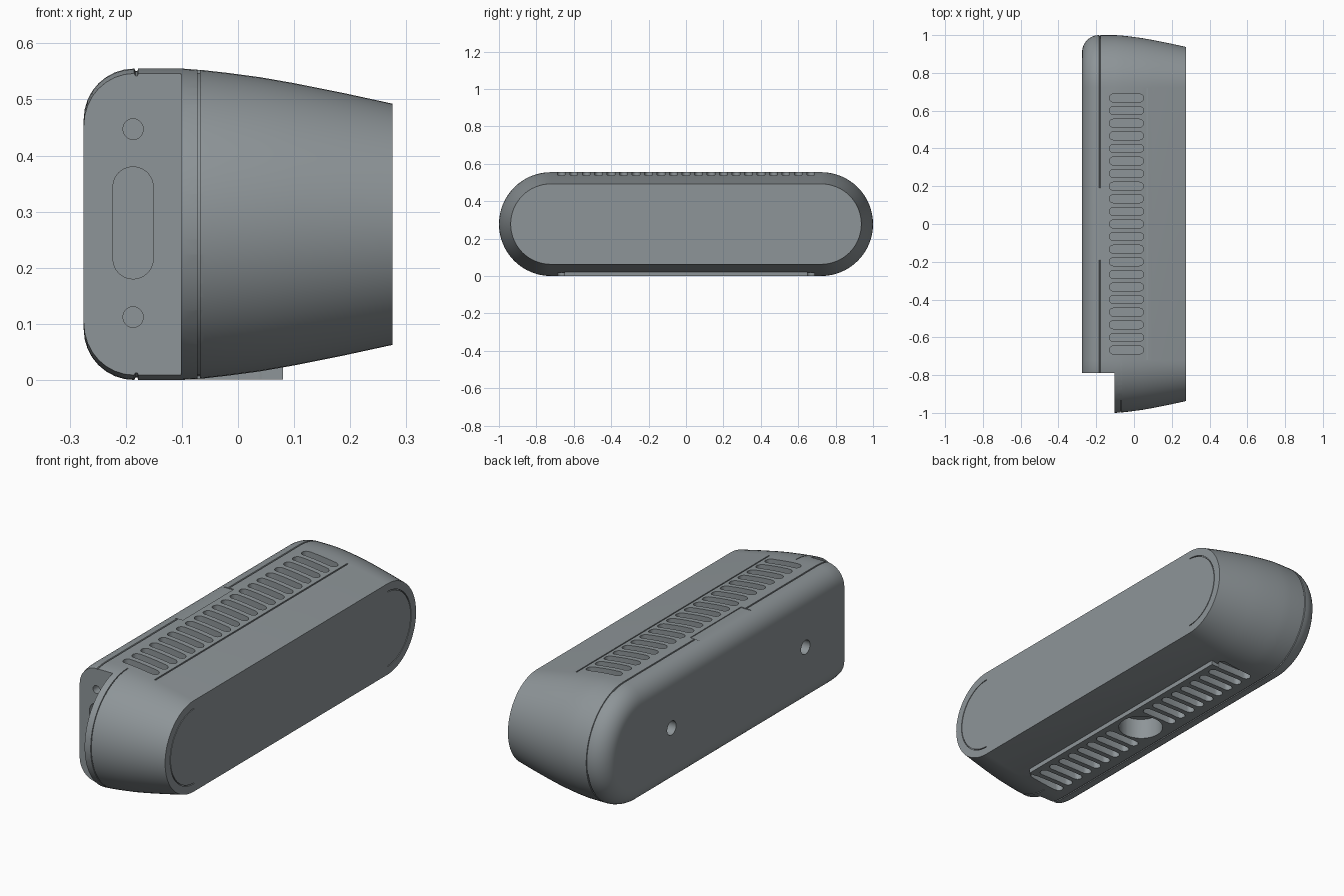
import bpy, bmesh
from math import cos, sin, pi

if "Cube" in bpy.data.objects:
    bpy.data.objects.remove(bpy.data.objects["Cube"])

CZ = 0.2775      # height of the body axis
CORE = 0.7225    # half length of the straight run between the round ends


def stadium(core, r, n):
    """Stadium outline in (u, v), long along u, 2n + 2 points."""
    pts = []
    for side, start in ((1, -pi / 2), (-1, pi / 2)):
        for i in range(n + 1):
            a = start + pi * i / n
            pts.append((side * core + r * cos(a), r * sin(a)))
    return pts


def loft(bm, rings):
    """Skin a closed solid through rings of equal point count."""
    rows = [[bm.verts.new(p) for p in ring] for ring in rings]
    for a, b in zip(rows, rows[1:]):
        for i in range(len(a)):
            j = (i + 1) % len(a)
            bm.faces.new((a[i], a[j], b[j], b[i]))
    bm.faces.new(rows[0][::-1])
    bm.faces.new(rows[-1])


def finish(bm, name):
    bmesh.ops.recalc_face_normals(bm, faces=bm.faces)
    mesh = bpy.data.meshes.new(name)
    bm.to_mesh(mesh)
    bm.free()
    obj = bpy.data.objects.new(name, mesh)
    bpy.context.collection.objects.link(obj)
    return obj


def prism(bm, axis, lo, hi, centre, core, r, n=8):
    """Stadium (or round, core ~ 0) plug along an axis between lo and hi."""
    def place(u, v, w):
        a, b = centre
        return {'x': (w, a + u, b + v),
                'y': (a + v, w, b + u),
                'z': (a + u, b + v, w)}[axis]
    loft(bm, [[place(u, v, w) for u, v in stadium(core, r, n)] for w in (lo, hi)])


def arc_bar(bm, side, x, r, n=32):
    """Rectangular bar swept half a turn round one end of the body."""
    corners = [(x[0], r[0]), (x[1], r[0]), (x[1], r[1]), (x[0], r[1])]
    loft(bm, [[(px, side * (CORE + pr * sin(pi * i / n)), CZ + pr * cos(pi * i / n))
               for px, pr in corners] for i in range(n + 1)])


def box(bm, x, y, z):
    loft(bm, [[(x[0], y[0], h), (x[1], y[0], h), (x[1], y[1], h), (x[0], y[1], h)] for h in z])


def combine(target, bm, name, operation='DIFFERENCE'):
    tool = finish(bm, name)
    tool.hide_render = True
    mod = target.modifiers.new(name, 'BOOLEAN')
    mod.operation, mod.solver, mod.object = operation, 'EXACT', tool
    bpy.context.view_layer.objects.active = target
    bpy.ops.object.modifier_apply(modifier=name)
    bpy.data.objects.remove(tool)


# Body: stadium sections along x, rounded back, rear seam, tapering front
profile = [(-0.185 - 0.09 * cos(a), 0.1875 + 0.09 * sin(a))
           for a in [pi / 2 * i / 8 for i in range(9)]]
profile += [(-0.183, 0.2735), (-0.179, 0.2735), (-0.178, 0.2775), (-0.10, 0.2775),
            (-0.06, 0.2745), (-0.02, 0.270), (0.04, 0.262), (0.10, 0.2515),
            (0.19, 0.2335), (0.275, 0.215)]
bm = bmesh.new()
loft(bm, [[(x, u, CZ + v) for u, v in stadium(CORE, r, 32)] for x, r in profile])
body = finish(bm, "camera_body")

# Flat foot on the underside
bm = bmesh.new()
box(bm, (-0.12, 0.08), (-0.65, 0.65), (0.001, 0.1))
combine(body, bm, "foot", 'UNION')

# Notch that exposes the connector end
bm = bmesh.new()
box(bm, (-0.5, -0.102), (-1.2, -0.79), (-0.1, 0.7))
combine(body, bm, "notch_cutter")

# Cooling slots, top and bottom; the bottom row skips the tripod socket
bm = bmesh.new()
for i in range(-10, 11):
    y = i * 0.0667
    prism(bm, 'z', 0.505, 0.6, (-0.04, y), 0.07, 0.021)
    if abs(i) > 1:
        prism(bm, 'z', -0.05, 0.035, (-0.04, y), 0.07, 0.021)
combine(body, bm, "slot_cutter")

# Sockets: tripod, two rear mounts, connector port and its two screws
bm = bmesh.new()
prism(bm, 'z', -0.05, 0.1, (-0.04, 0), 0.0005, 0.1, 20)
for y in (-0.5, 0.5):
    prism(bm, 'x', -0.3, -0.2, (y, CZ), 0.0005, 0.033, 12)
prism(bm, 'y', -0.85, -0.73, (-0.187, 0.28), 0.064, 0.036, 12)
for z in (0.112, 0.447):
    prism(bm, 'y', -0.85, -0.74, (-0.187, z), 0.0005, 0.018, 10)
# fine groove beside the slots and shallow latch recess on the back edge
box(bm, (0.067, 0.073), (-0.72, 0.72), (0.53, 0.6))
box(bm, (-0.225, -0.155), (-0.19, 0.19), (0.551, 0.6))
combine(body, bm, "socket_cutter")

# Fine gaps: seam on the connector end, window gap at both ends of the front
bm = bmesh.new()
arc_bar(bm, -1, (-0.072, -0.068), (0.270, 0.3))
for side in (-1, 1):
    arc_bar(bm, side, (0.268, 0.3), (0.174, 0.178))
combine(body, bm, "gap_cutter")

# Dark grey casing
casing = bpy.data.materials.new("dark_grey")
casing.diffuse_color = (0.27, 0.30, 0.315, 1)
casing.use_nodes = True
casing.node_tree.nodes["Principled BSDF"].inputs["Base Color"].default_value = casing.diffuse_color
body.data.materials.clear()
body.data.materials.append(casing)

# Smooth the round surfaces, keep the edges crisp
bpy.ops.object.select_all(action='DESELECT')
body.select_set(True)
bpy.context.view_layer.objects.active = body
bpy.ops.object.shade_smooth_by_angle(angle=pi / 6)
